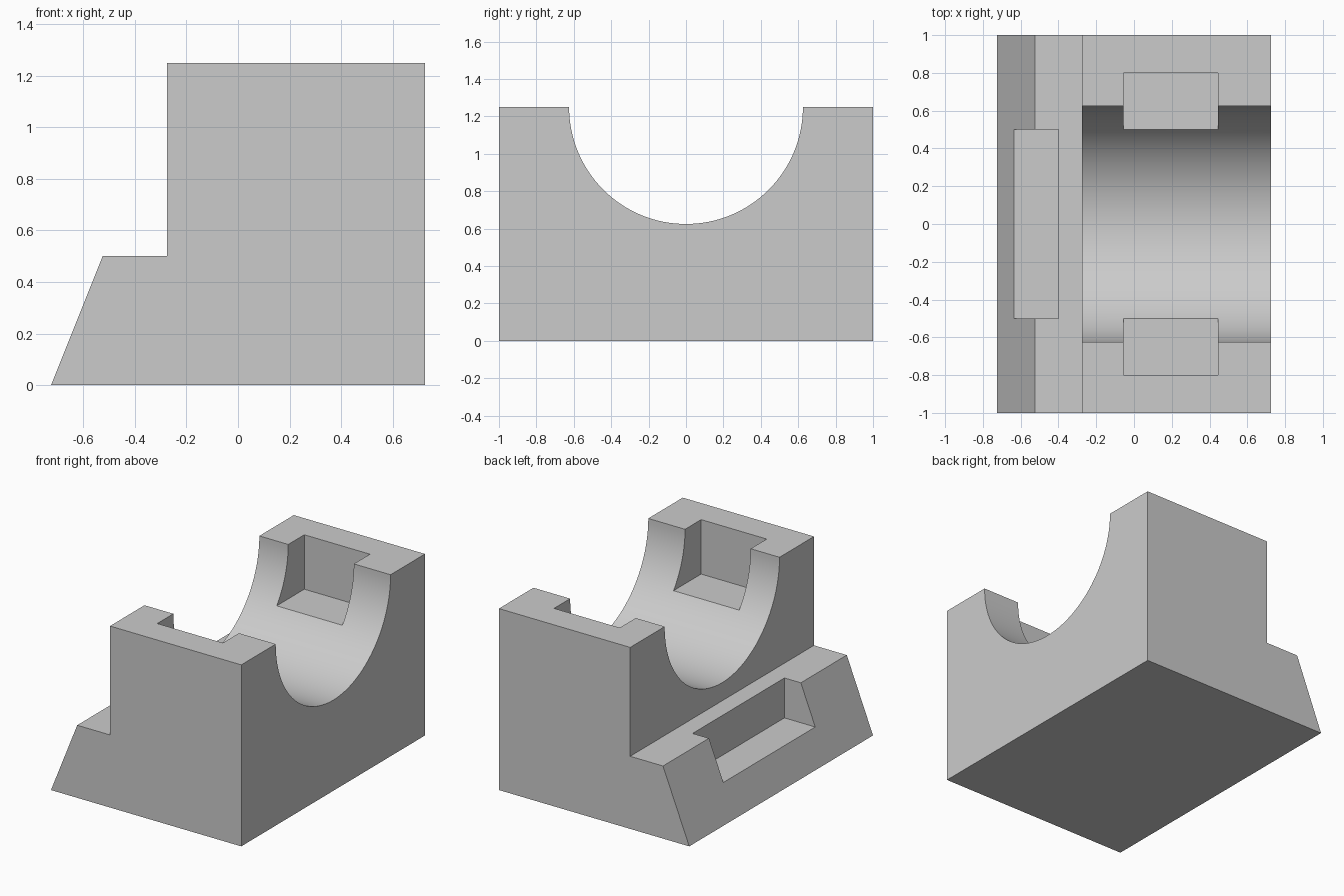
import bpy, bmesh, math
from mathutils import Vector

if "Cube" in bpy.data.objects:
    bpy.data.objects.remove(bpy.data.objects["Cube"])


def prism(name, points, direction):
    """Extrude a planar outline along a direction into a closed solid."""
    bm = bmesh.new()
    face = bm.faces.new([bm.verts.new(p) for p in points])
    ext = bmesh.ops.extrude_face_region(bm, geom=[face])
    moved = [v for v in ext["geom"] if isinstance(v, bmesh.types.BMVert)]
    bmesh.ops.translate(bm, verts=moved, vec=Vector(direction))
    bmesh.ops.recalc_face_normals(bm, faces=bm.faces)
    mesh = bpy.data.meshes.new(name)
    bm.to_mesh(mesh)
    bm.free()
    ob = bpy.data.objects.new(name, mesh)
    bpy.context.collection.objects.link(ob)
    return ob


def box(name, x0, x1, y0, y1, z0, z1):
    pts = [(x0, y0, z0), (x1, y0, z0), (x1, y1, z0), (x0, y1, z0)]
    return prism(name, pts, (0, 0, z1 - z0))


# Block with a low sloped step, extruded along y
side = [(-0.725, 0), (0.725, 0), (0.725, 1.25), (-0.275, 1.25),
        (-0.275, 0.5), (-0.525, 0.5)]
block = prism("bearing_block", [(x, -1, z) for x, z in side], (0, 2, 0))

# Half-round saddle channel, open at the top
R, TOP, SEG = 0.625, 1.25, 64
arc = [(R * math.cos(math.pi * (1 + i / SEG)),
        TOP + R * math.sin(math.pi * (1 + i / SEG))) for i in range(SEG + 1)]
arc += [(R, TOP + 0.3), (-R, TOP + 0.3)]
cutters = [prism("saddle_cutter", [(-0.4, y, z) for y, z in arc], (1.3, 0, 0))]

# Pockets in both saddle walls
for label, s in (("front", -1), ("back", 1)):
    y0, y1 = sorted((s * 0.3, s * 0.8))
    cutters.append(box(label + "_pocket_cutter", -0.055, 0.445, y0, y1, 0.875, 1.6))

# Notch in the sloped step
cutters.append(box("step_notch_cutter", -0.9, -0.4, -0.5, 0.5, 0.225, 0.8))

# Apply the cuts
bpy.context.view_layer.objects.active = block
block.select_set(True)
for c in cutters:
    mod = block.modifiers.new(c.name, "BOOLEAN")
    mod.operation = "DIFFERENCE"
    mod.solver = "EXACT"
    mod.object = c
    bpy.ops.object.modifier_apply(modifier=mod.name)
for c in cutters:
    bpy.data.objects.remove(c, do_unlink=True)

# Plain grey finish, smooth only in the saddle
grey = bpy.data.materials.new("light grey")
grey.diffuse_color = (0.6, 0.6, 0.6, 1)
grey.use_nodes = True
grey.node_tree.nodes["Principled BSDF"].inputs["Base Color"].default_value = grey.diffuse_color
block.data.materials.clear()
block.data.materials.append(grey)
bpy.ops.object.shade_smooth_by_angle(angle=math.radians(20))
